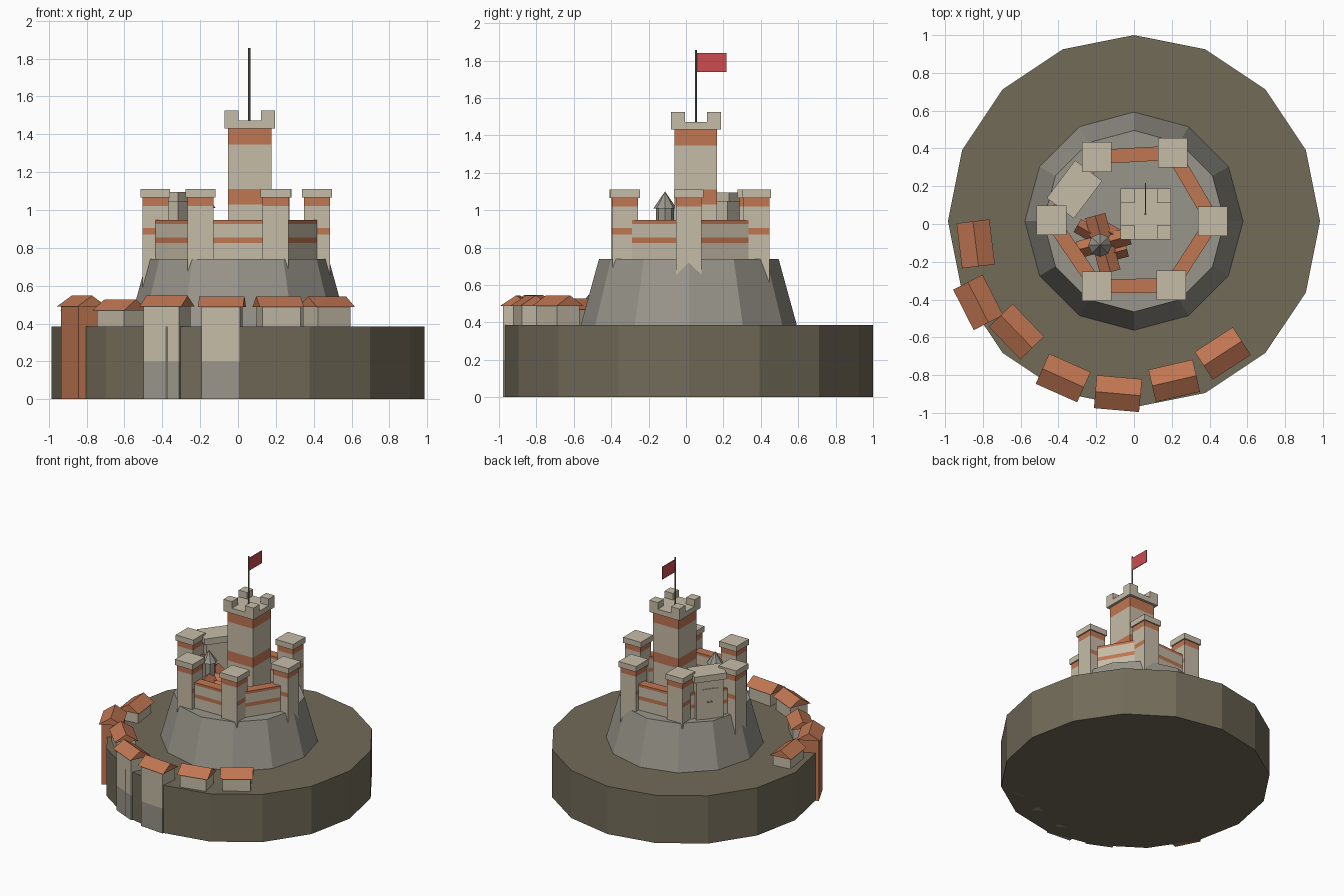
import bpy, bmesh, math
from mathutils import Vector, Matrix

cube = bpy.data.objects.get("Cube")
if cube:
    bpy.data.objects.remove(cube, do_unlink=True)


def material(name, rgb):
    linear = [((c / 255 + 0.055) / 1.055) ** 2.4 for c in rgb] + [1]
    m = bpy.data.materials.new(name)
    m.use_nodes = True
    m.diffuse_color = linear
    m.node_tree.nodes["Principled BSDF"].inputs["Base Color"].default_value = linear
    return m


STONE = material("pale stone", (198, 188, 167))
ROCK = material("grey rock", (153, 149, 139))
EARTH = material("brown earth", (114, 107, 89))
TILE = material("terracotta", (192, 118, 82))
RED = material("flag red", (204, 76, 80))
METAL = material("pole grey", (120, 116, 106))


def finish(name, bm, mats, loc=(0, 0, 0), angle=0):
    bmesh.ops.recalc_face_normals(bm, faces=bm.faces)
    mesh = bpy.data.meshes.new(name)
    bm.to_mesh(mesh)
    bm.free()
    for m in mats:
        mesh.materials.append(m)
    ob = bpy.data.objects.new(name, mesh)
    ob.location = loc
    ob.rotation_euler.z = angle
    bpy.context.collection.objects.link(ob)
    return ob


def column(name, x, y, w, d, z0, layers, angle=0):
    """Rectangular block made of stacked layers, each (top z, material)."""
    bm = bmesh.new()
    mats = []

    def ring(z):
        return [bm.verts.new((sx * w / 2, sy * d / 2, z))
                for sx, sy in ((-1, -1), (1, -1), (1, 1), (-1, 1))]

    low = ring(z0)
    bm.faces.new(low[::-1])
    for z, mat in layers:
        if mat not in mats:
            mats.append(mat)
        high = ring(z)
        for i in range(4):
            j = (i + 1) % 4
            f = bm.faces.new((low[i], low[j], high[j], high[i]))
            f.material_index = mats.index(mat)
        low = high
    bm.faces.new(low).material_index = len(mats) - 1 if mats[-1] == layers[-1][1] else mats.index(layers[-1][1])
    return finish(name, bm, mats, (x, y, 0), angle)


def cone(name, x, y, z0, z1, r0, r1, sides, mat):
    bm = bmesh.new()
    bmesh.ops.create_cone(bm, cap_ends=True, segments=sides, radius1=r0, radius2=r1,
                          depth=z1 - z0, matrix=Matrix.Translation((0, 0, (z0 + z1) / 2)))
    return finish(name, bm, [mat], (x, y, 0))


def gable(name, x, y, length, width, eave, ridge, angle):
    """Solid gabled roof with its ridge along local x."""
    bm = bmesh.new()
    ends = []
    for sx in (-1, 1):
        ends.append([bm.verts.new((sx * length / 2, py, pz)) for py, pz in
                     ((-width / 2, eave), (width / 2, eave), (0, ridge))])
    a, b = ends
    bm.faces.new(a)
    bm.faces.new(b)
    for i in range(3):
        j = (i + 1) % 3
        bm.faces.new((a[i], a[j], b[j], b[i]))
    return finish(name, bm, [TILE], (x, y, 0), angle)


# Ground and hill
cone("ground", 0, 0.015, 0, 0.385, 0.985, 0.985, 16, EARTH)
cone("hill", 0, 0.015, 0.38, 0.74, 0.579, 0.48, 12, ROCK)

# Six towers with tile bands
towers = [(-0.197, 0.355), (0.205, 0.377), (0.417, 0.015),
          (0.198, -0.325), (-0.198, -0.33), (-0.437, 0.02)]
for n, (x, y) in enumerate(towers, 1):
    t = column(f"tower_{n}", x, y, 0.137, 0.137, 0.55,
               [(0.87, STONE), (0.905, TILE), (1.02, STONE), (1.065, TILE)])
    # the lower band skips the outward face
    out = Vector((x, y, 0)).normalized()
    for f in t.data.polygons:
        if f.center.z < 0.95 and f.normal.dot(out) > 0.7:
            f.material_index = 0
    column(f"tower_cap_{n}", x, y, 0.157, 0.157, 1.065, [(1.11, STONE)])

# Curtain walls between neighbouring towers
for n, a in enumerate(towers):
    p, q = Vector(a), Vector(towers[(n + 1) % 6])
    mid, run = (p + q) / 2, q - p
    angle = math.atan2(run.y, run.x)
    column(f"wall_{n + 1}", mid.x, mid.y, run.length, 0.075, 0.7,
           [(0.825, STONE), (0.855, TILE), (0.927, STONE), (0.947, TILE)], angle)

# Gatehouse with door plate
turn = math.radians(53)
gate = Vector((-0.315, 0.183))
out = Vector((-math.sin(turn), math.cos(turn)))
column("gatehouse", *gate, 0.21, 0.15, 0.7, [(1.045, STONE)], turn)
column("gatehouse_cap", *gate, 0.25, 0.18, 1.045, [(1.095, STONE)], turn)
column("gate_door", *(gate + out * 0.077), 0.12, 0.008, 0.74, [(0.98, STONE)], turn)
column("door_bar", *(gate + out * 0.082), 0.04, 0.006, 0.87, [(0.88, METAL)], turn)

# Keep with crenellated top
kx, ky = 0.062, 0.053
column("keep", kx, ky, 0.228, 0.228, 0.7,
       [(1.03, STONE), (1.11, TILE), (1.345, STONE), (1.43, TILE)])
column("keep_cap", kx, ky, 0.268, 0.268, 1.43, [(1.472, STONE)])
for sx in (-1, 1):
    for sy in (-1, 1):
        column("keep_merlon", kx + sx * 0.0965, ky + sy * 0.0965, 0.075, 0.075,
               1.47, [(1.525, STONE)])

# Flag
cone("flag_pole", 0.06, 0.053, 1.472, 1.855, 0.006, 0.006, 8, METAL)
column("flag", 0.06, 0.137, 0.006, 0.16, 1.74, [(1.84, RED)])

# Chapel: round turret and clustered roofs inside the walls
cx, cy = -0.18, -0.112
cone("chapel_turret", cx, cy, 0.74, 1.01, 0.048, 0.048, 8, ROCK)
cone("chapel_spire", cx, cy, 1.01, 1.1, 0.062, 0.0, 8, ROCK)
chapel = [(-0.165, -0.105, 0.31, 0.11, 0.93, -75), (-0.16, -0.1, 0.28, 0.09, 0.92, 15),
          (-0.235, -0.045, 0.15, 0.08, 0.89, -30), (-0.1, -0.06, 0.14, 0.08, 0.89, -30),
          (-0.1, -0.15, 0.13, 0.08, 0.89, 15)]
for x, y, length, width, ridge, deg in chapel:
    a = math.radians(deg)
    gable("chapel_roof", x, y, length, width, ridge - 0.05, ridge, a)
    column("chapel_body", x, y, length - 0.02, width - 0.02, 0.73, [(ridge - 0.05, STONE)], a)

# Ring of houses on the edge of the ground: x, y, ridge angle, eave height
houses = [(-0.838, -0.105, -83, 0.47), (-0.825, -0.415, -63, 0.49),
          (-0.622, -0.57, -46, 0.47), (-0.375, -0.815, -24, 0.49),
          (-0.085, -0.898, -5, 0.487), (0.213, -0.83, 13, 0.487), (0.47, -0.685, 33, 0.487)]
for n, (x, y, deg, eave) in enumerate(houses, 1):
    a = math.radians(deg)
    layers = [(eave, TILE)] if n == 2 else [(0.2, ROCK), (eave, STONE)]
    column(f"house_{n}", x, y, 0.205, 0.145, 0, layers, a)
    gable(f"house_roof_{n}", x, y, 0.24, 0.175, eave, eave + 0.057, a)
